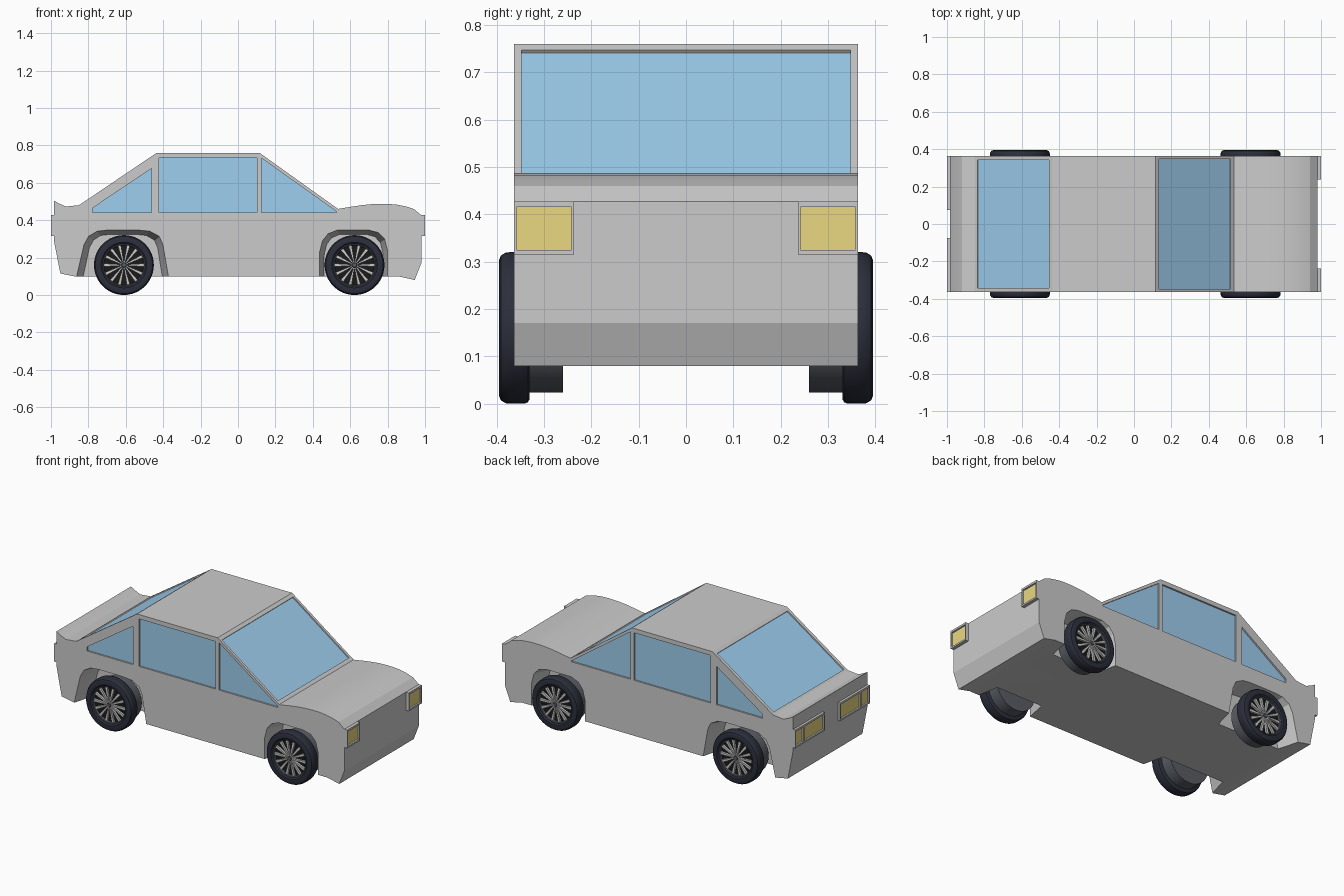
import bpy, bmesh, math
from mathutils import Matrix, Vector

if "Cube" in bpy.data.objects:
    bpy.data.objects.remove(bpy.data.objects["Cube"])


def material(name, rgb):
    m = bpy.data.materials.new(name)
    m.diffuse_color = (*rgb, 1)
    m.use_nodes = True
    m.node_tree.nodes["Principled BSDF"].inputs["Base Color"].default_value = m.diffuse_color
    return m


GLASS = material("glass", (0.34, 0.62, 0.86))
LAMP = material("lamp", (0.82, 0.68, 0.22))
RUBBER = material("rubber", (0.025, 0.028, 0.045))
STEEL = material("dark_steel", (0.10, 0.11, 0.13))
BLACK = material("black", (0.01, 0.01, 0.01))


def finish(name, bm, mat=None, smooth=None):
    bmesh.ops.recalc_face_normals(bm, faces=bm.faces)
    me = bpy.data.meshes.new(name)
    bm.to_mesh(me)
    bm.free()
    ob = bpy.data.objects.new(name, me)
    bpy.context.collection.objects.link(ob)
    if mat:
        me.materials.append(mat)
    if smooth:
        smooth_angle(ob, smooth)
    return ob


def smooth_angle(ob, deg):
    bpy.ops.object.select_all(action='DESELECT')
    ob.select_set(True)
    bpy.context.view_layer.objects.active = ob
    bpy.ops.object.shade_smooth_by_angle(angle=math.radians(deg))


def loft(name, outer, y0, y1, mat=None, inner=None):
    """Solid between an x-z outline at y0 and one at y1."""
    bm = bmesh.new()
    a = [bm.verts.new((x, y0, z)) for x, z in outer]
    b = [bm.verts.new((x, y1, z)) for x, z in (inner or outer)]
    bm.faces.new(a)
    bm.faces.new(b[::-1])
    n = len(a)
    for i in range(n):
        bm.faces.new((a[i], b[i], b[(i + 1) % n], a[(i + 1) % n]))
    return finish(name, bm, mat)


def box(name, x, y, z, mat=None):
    return loft(name, [(x[0], z[0]), (x[1], z[0]), (x[1], z[1]), (x[0], z[1])], *y, mat)


def cut(ob, cutters):
    for c in cutters:
        m = ob.modifiers.new("cut", 'BOOLEAN')
        m.operation, m.solver, m.object = 'DIFFERENCE', 'EXACT', c
    dg = bpy.context.evaluated_depsgraph_get()
    me = bpy.data.meshes.new_from_object(ob.evaluated_get(dg))
    ob.modifiers.clear()
    ob.data = me
    for c in cutters:
        bpy.data.objects.remove(c)


def lathe(name, profile, mat=None, segs=40):
    """Revolve (radius, y) points around the y axis."""
    bm = bmesh.new()
    vs = [bm.verts.new((r, y, 0)) for r, y in profile]
    es = [bm.edges.new(p) for p in zip(vs, vs[1:])]
    bmesh.ops.spin(bm, geom=vs + es, cent=(0, 0, 0), axis=(0, 1, 0),
                   angle=math.tau, steps=segs)
    bmesh.ops.remove_doubles(bm, verts=bm.verts, dist=1e-5)
    return finish(name, bm, mat, 35)


# Body side profile
W = 0.363
body = loft("body", [
    (-.985, .505), (-.955, .488), (-.92, .473), (-.85, .48), (-.435, .76), (.115, .76),
    (.535, .46), (.60, .471), (.66, .480), (.71, .485), (.755, .487), (.80, .487),
    (.85, .483), (.90, .473), (.94, .46), (.98, .427), (.98, .17), (.945, .08),
    (.865, .098), (-.865, .098), (-.95, .115), (-.985, .295)], -W, W)
cutters = []

# Wheel wells, tapering inward
wells = [
    (-.61, [(-.885, 0), (-.865, .098), (-.825, .27), (-.80, .315), (-.755, .342), (-.70, .348),
            (-.53, .348), (-.47, .342), (-.42, .315), (-.40, .27), (-.37, .098), (-.355, 0)]),
    (.62, [(.435, 0), (.435, .23), (.45, .29), (.48, .328), (.53, .348),
           (.70, .348), (.75, .335), (.785, .30), (.80, .24), (.80, 0)])]
for cx, pts in wells:
    inner = [(cx + (x - cx) * .86, z * .93) for x, z in pts]
    for s in (-1, 1):
        cutters.append(loft("well_cutter", pts, s * .37, s * .235, inner=inner))

# Side windows
side_windows = {
    "rear_quarter": [(-.777, .44), (-.463, .44), (-.463, .676), (-.777, .465)],
    "door": [(-.422, .44), (.102, .44), (.102, .733), (-.422, .733)],
    "front_quarter": [(.125, .44), (.527, .44), (.527, .446), (.125, .732)]}
for name, pts in side_windows.items():
    for s, side in ((-1, "right"), (1, "left")):
        cutters.append(loft("window_cutter", pts, s * .345, s * .40))
        loft(f"{name}_window_{side}", pts, s * .343, s * .353, GLASS)

# Windshield and rear window, set into the sloped surfaces
for name, top, low, t0, t1, hy in (
        ("windshield", (.115, .76), (.535, .46), .045, .955, .347),
        ("rear_window", (-.435, .76), (-.85, .48), .045, .97, .343)):
    top, low = Vector(top), Vector(low)
    d = low - top
    n = Vector((-d.y, d.x)).normalized()
    if n.y < 0:
        n = -n
    a, b = top + d * t0, top + d * t1
    slab = lambda o0, o1: [tuple(p) for p in (a + n * o0, b + n * o0, b + n * o1, a + n * o1)]
    cutters.append(loft("glass_cutter", slab(-.012, .03), -hy, hy))
    loft(name, slab(-.014, -.007), -hy, hy, GLASS)

cut(body, cutters)
smooth_angle(body, 16)


# Lamps: recessed panes in a raised frame
def lamp(name, end, y, panes):
    for s, side in ((-1, "right"), (1, "left")):
        frame = box(f"{name}_frame_{side}", (end * .95, end), (s * y[0], s * y[1]), (.315, .427))
        holes = []
        for i, (p, q) in enumerate(panes):
            holes.append(box("pane_cutter", (end * .985, end * 1.02), (s * p, s * q), (.325, .415)))
            box(f"{name}_pane_{side}_{i}", (end * .984, end * .99), (s * p, s * q), (.325, .415), LAMP)
        cut(frame, holes)


lamp("headlight", 1, (.237, W), [(.242, .358)])
lamp("tail_light", -1, (.075, W), [(.083, .272), (.282, .355)])


# Wheels
def spokes(count):
    bm = bmesh.new()
    for i in range(count):
        rot = Matrix.Rotation(math.tau * i / count, 3, 'Y')
        outline = [(.015, -.003), (.110, -.0085), (.110, .0085), (.015, .003)]
        f = [bm.verts.new(rot @ Vector((r, .386 if r < .05 else .382, w))) for r, w in outline]
        b = [bm.verts.new(rot @ Vector((r, .370, w))) for r, w in outline]
        bm.faces.new(f)
        for j in range(4):
            k = (j + 1) % 4
            bm.faces.new((f[j], f[k], b[k], b[j]))
    return finish("spokes", bm)


wheel = [
    lathe("tyre", [(.112, .372), (.114, .387), (.122, .394), (.143, .395), (.153, .391), (.159, .381),
                   (.16, .372), (.16, .342), (.157, .334), (.150, .33), (.10, .33)], RUBBER, 48),
    lathe("rim_ring", [(.106, .372), (.107, .384), (.111, .387), (.115, .386), (.116, .372)], STEEL, 48),
    lathe("rim_back", [(0, .371), (.114, .371)], BLACK),
    lathe("hub", [(0, .390), (.011, .390), (.014, .386), (.018, .385), (.019, .371)], STEEL, 20),
    lathe("wheel_barrel", [(0, .26), (.136, .26), (.136, .335)], STEEL, 32),
    spokes(14)]
for end, cx in (("front", .623), ("rear", -.61)):
    for s, side in ((-1, "right"), (1, "left")):
        for part in wheel:
            me = part.data.copy()
            me.transform(Matrix.Translation((cx, 0, .16)) @ Matrix.Diagonal((1, s, 1, 1)))
            if s < 0:
                me.flip_normals()
            ob = bpy.data.objects.new(f"{end}_{part.name}_{side}", me)
            bpy.context.collection.objects.link(ob)
for part in wheel:
    bpy.data.objects.remove(part)
